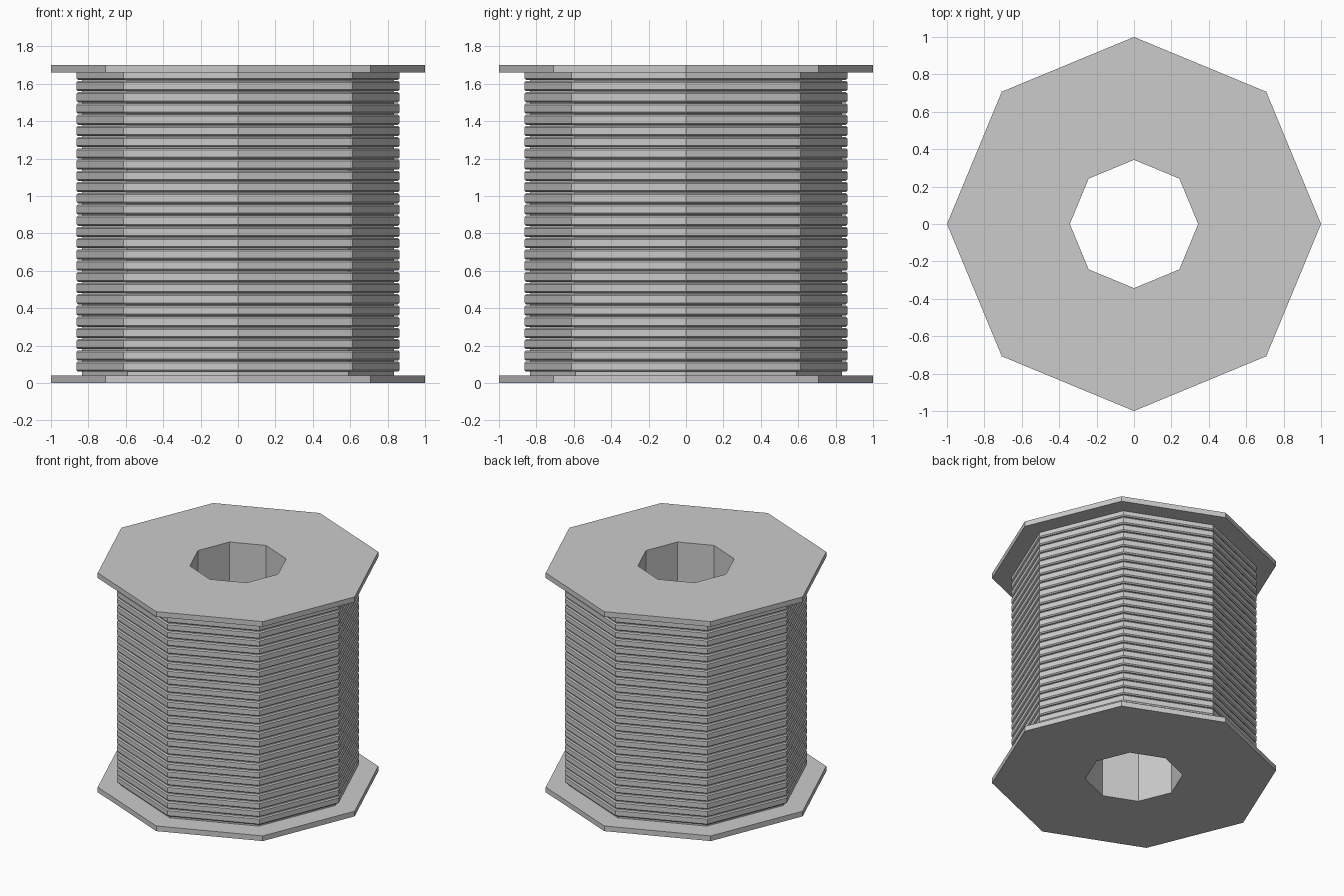
import bpy, bmesh
from math import cos, sin, pi

if "Cube" in bpy.data.objects:
    bpy.data.objects.remove(bpy.data.objects["Cube"])

SIDES = 8


def lathe(name, profile):
    """Spin a closed (radius, z) profile into an eight-sided solid."""
    bm = bmesh.new()
    rings = []
    for i in range(SIDES):
        a = 2 * pi * i / SIDES
        rings.append([bm.verts.new((r * cos(a), r * sin(a), z)) for r, z in profile])
    n = len(profile)
    for i in range(SIDES):
        p, q = rings[i], rings[(i + 1) % SIDES]
        for j in range(n):
            k = (j + 1) % n
            bm.faces.new((p[j], q[j], q[k], p[k]))
    bmesh.ops.recalc_face_normals(bm, faces=bm.faces)
    mesh = bpy.data.meshes.new(name)
    bm.to_mesh(mesh)
    bm.free()
    obj = bpy.data.objects.new(name, mesh)
    bpy.context.collection.objects.link(obj)
    return obj


HEIGHT, FLANGE, BORE, CORE, WIND = 1.70, 0.04, 0.343, 0.835, 0.864
TOP = HEIGHT - FLANGE

# Spool: two flanges, core and through bore
lathe("spool", [(BORE, 0), (1, 0), (1, FLANGE), (CORE, FLANGE),
                (CORE, TOP), (1, TOP), (1, HEIGHT), (BORE, HEIGHT)])

# Wound thread: stacked chamfered turns, the last one tucked under the top flange
PITCH, GAP, CHAMFER, START = 0.06, 0.003, 0.008, 0.058
profile = [(CORE - 0.01, START)]
for k in range(27):
    z0 = START + k * PITCH
    z1 = z0 + PITCH
    profile += [(CORE, z0 + GAP), (WIND - CHAMFER, z0 + GAP), (WIND, z0 + GAP + CHAMFER)]
    if z1 < TOP:
        profile += [(WIND, z1 - GAP - CHAMFER), (WIND - CHAMFER, z1 - GAP), (CORE, z1 - GAP)]
profile += [(WIND, TOP), (CORE - 0.01, TOP)]
lathe("thread", profile)
